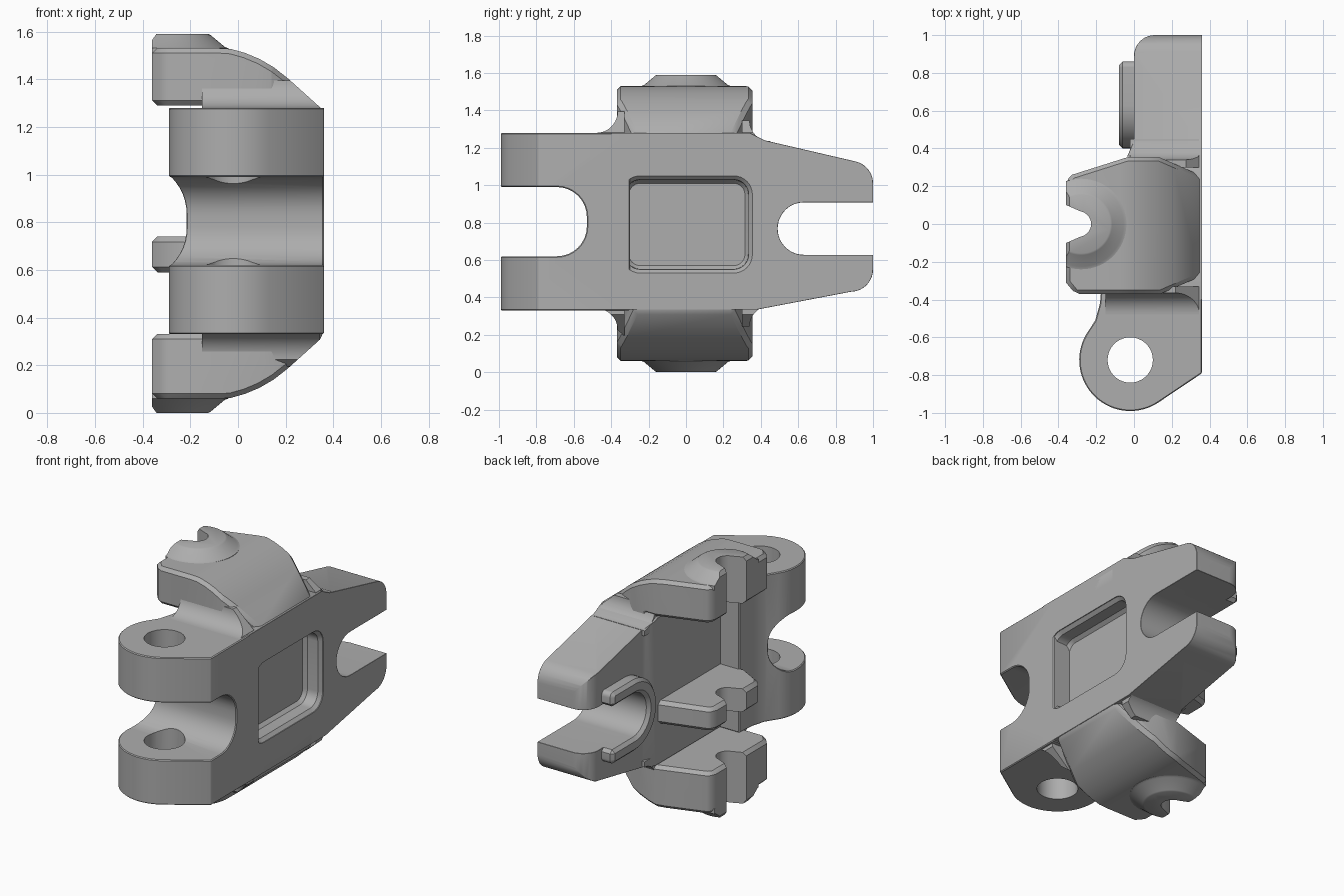
import bpy, bmesh, math
from mathutils import Vector

old = bpy.data.objects.get("Cube")
if old:
    bpy.data.objects.remove(old, do_unlink=True)

steel = bpy.data.materials.new("plain grey")
steel.use_nodes = True
GREY = (0.42, 0.42, 0.42, 1)
steel.diffuse_color = GREY
steel.node_tree.nodes["Principled BSDF"].inputs["Base Color"].default_value = GREY
MID = 0.795  # half height, the mirror plane of the two ears


def arc(cx, cy, r, a0, a1, n=12):
    return [(cx + r * math.cos(math.radians(a0 + (a1 - a0) * i / n)),
             cy + r * math.sin(math.radians(a0 + (a1 - a0) * i / n))) for i in range(n + 1)]


def round_rect(u0, u1, v0, v1, r):
    return (arc(u1 - r, v1 - r, r, 0, 90, 8) + arc(u0 + r, v1 - r, r, 90, 180, 8)
            + arc(u0 + r, v0 + r, r, 180, 270, 8) + arc(u1 - r, v0 + r, r, 270, 360, 8))


PLACE = {"x": lambda u, v, w: (w, u, v), "y": lambda u, v, w: (u, w, v),
         "z": lambda u, v, w: (u, v, w)}


def loft(name, rings, axis, flip=False):
    """Join equal outlines, each given as (points, position along axis)."""
    bm = bmesh.new()
    loops = []
    for pts, w in rings:
        loop = []
        for u, v in pts:
            co = Vector(PLACE[axis](u, v, w))
            if flip:
                co.z = 2 * MID - co.z
            loop.append(bm.verts.new(co))
        loops.append(loop)
    n = len(loops[0])
    for a, b in zip(loops, loops[1:]):
        for i in range(n):
            bm.faces.new((a[i], a[(i + 1) % n], b[(i + 1) % n], b[i]))
    bm.faces.new(loops[0])
    bm.faces.new(loops[-1])
    bmesh.ops.recalc_face_normals(bm, faces=bm.faces)
    mesh = bpy.data.meshes.new(name)
    bm.to_mesh(mesh)
    bm.free()
    mesh.materials.append(steel)
    ob = bpy.data.objects.new(name, mesh)
    bpy.context.collection.objects.link(ob)
    return ob


def prism(name, pts, axis, a, b, flip=False):
    return loft(name, [(pts, a), (pts, b)], axis, flip)


def bake(ob):
    bpy.context.view_layer.update()
    dg = bpy.context.evaluated_depsgraph_get()
    mesh = bpy.data.meshes.new_from_object(ob.evaluated_get(dg))
    ob.modifiers.clear()
    ob.data = mesh


def combine(ob, tool, op="DIFFERENCE"):
    m = ob.modifiers.new("combine", "BOOLEAN")
    m.operation, m.object, m.solver = op, tool, "EXACT"
    bake(ob)
    bpy.data.objects.remove(tool, do_unlink=True)


def chamfer(ob, width=0.022):
    m = ob.modifiers.new("chamfer", "BEVEL")
    m.width, m.segments, m.limit_method = width, 1, "ANGLE"
    m.angle_limit = math.radians(40)
    bake(ob)


def cut_slot(ob):
    """Round notch open towards -x, shared by the ears and middle clip."""
    pts = [(-0.5, 0.17), (-0.37, 0.105)] + arc(-0.295, 0, 0.068, 80, -80, 16)
    pts += [(-0.37, -0.105), (-0.5, -0.17)]
    combine(ob, prism("slot", pts, "z", -0.2, 1.8))


# Front lugs: hinge outline, split by a round-ended slot, with a pin hole
hinge = arc(-0.02, -0.72, 0.27, 150, 304, 32) + [(0.36, -0.79), (0.36, -0.3), (-0.17, -0.3),
                                                  (-0.18, -0.42), (-0.205, -0.51)]
front_lugs = prism("front_lugs", hinge, "z", 0.33, 1.28)
slot = round_rect(-1.4, -0.53, 0.62, 0.99, 0.16)
combine(front_lugs, prism("lug_slot", slot, "x", -0.6, 0.6))
chamfer(front_lugs, 0.018)
combine(front_lugs, prism("pin_hole", arc(-0.02, -0.72, 0.12, 0, 350, 35), "z", 0, 1.6))

# Main plate with tapered rear fork
side = ([(-0.4, 0.335), (0.38, 0.335)] + [(0.88, 0.43)] + arc(0.88, 0.55, 0.12, -75, 0, 8)
        + arc(0.88, 1.01, 0.12, 0, 75, 8) + [(0.42, 1.24), (0.34, 1.28), (-0.4, 1.28)])
plate = prism("main_plate", side, "x", -0.1, 0.36)
plan = [(0.5, -0.6), (0.5, 1.2), (0.11, 1.2)] + arc(0.11, 0.89, 0.11, 90, 180, 10) + [(0, 0.44)]
plan += [(-0.035, 0.36), (-0.035, -0.6)]
combine(plate, prism("plate_plan", plan, "z", 0, 1.6), "INTERSECT")
fork_cut = arc(0.63, 0.768, 0.14, 90, 270, 24) + [(1.3, 0.628), (1.3, 0.908)]
combine(plate, prism("fork_slot", fork_cut, "x", -0.5, 0.5))
chamfer(plate, 0.02)

# Stepped window pocket in the outer face
pocket = [(round_rect(-0.345 + d, 0.355 - d, 0.53 + d, 1.05 - d, 0.1 - d), x)
          for d, x in ((0, 0.4), (0, 0.355), (0.02, 0.335), (0.022, 0.262), (0.04, 0.24))]
combine(plate, loft("pocket", pocket, "x"))

# Raised lip round the fork slot on the inner face
lip_pts = arc(0.63, 0.768, 0.23, 90, 270, 24) + [(0.83, 0.538)] + arc(0.83, 0.568, 0.03, -80, 0, 4)
lip_pts += [(0.86, 0.628)] + arc(0.63, 0.768, 0.14, 270, 90, 24) + [(0.86, 0.908)]
lip_pts += arc(0.83, 0.968, 0.03, 0, 80, 4) + [(0.83, 0.998)]
lip = prism("slot_lip", lip_pts, "x", -0.08, 0.06)
chamfer(lip, 0.02)

# Upper and lower ears, mirrored: arched profile trimmed to plan, fillets and boss
ear_plan = [(-0.36, -0.31), (-0.31, -0.37), (0.14, -0.37), (0.37, -0.27), (0.37, 0.25),
            (0.13, 0.355), (-0.03, 0.355), (-0.33, 0.26), (-0.36, 0.23)]
arch_top = [(-0.08, 1.53), (-0.03, 1.527), (0.03, 1.51), (0.09, 1.485), (0.15, 1.45),
            (0.21, 1.403), (0.36, 1.268)]
for which, flip, inner in (("upper", False, 1.29), ("lower", True, 1.26)):
    profile = [(0.36, 1.15), (0.03, 1.15), (0.03, inner), (-0.36, inner), (-0.36, 1.53)]
    ear = prism(which + "_ear", profile + arch_top, "y", -0.6, 0.6, flip)
    combine(ear, prism("ear_plan", ear_plan, "z", 1, 1.8, flip), "INTERSECT")
    chamfer(ear, 0.028)
    cut_slot(ear)

    # Concave fillets where the ear meets the plate
    front = [(-0.33, 1.395), (-0.33, 1.2), (-0.48, 1.2)] + arc(-0.48, inner + 0.105, 0.115, -90, 0)
    rear = [(0.3, 1.345), (0.3, 1.2), (0.45, 1.2)] + arc(0.45, 1.345, 0.11, -90, -180)
    for side_name, pts, x0 in (("front", front, -0.15), ("rear", rear, -0.02)):
        fillet = prism(which + "_" + side_name + "_fillet", pts, "x", x0, 0.345, flip)
        limit = [(0.36, 1.1), (-0.3, 1.1), (-0.3, 1.53)] + arch_top
        combine(fillet, prism("limit", limit, "y", -0.7, 0.7, flip), "INTERSECT")

    # Conical boss on the ear, cut flat at the open side
    rings = [(arc(-0.28, 0, r, 0, 354, 59), z) for r, z in ((0.24, 1.5), (0.24, 1.53),
                                                            (0.225, 1.535), (0.165, 1.585), (0.155, 1.59))]
    boss = loft(which + "_boss", rings, "z", flip)
    flat = [(-0.36, 1.4), (-0.36, 1.565), (-0.335, 1.6), (0.2, 1.6), (0.2, 1.4)]
    combine(boss, prism("flat", flat, "y", -0.5, 0.5, flip), "INTERSECT")
    cut_slot(boss)

# Middle clip inside the open side
clip_plan = [(0.05, 0.335), (-0.03, 0.335), (-0.33, 0.25), (-0.36, 0.22), (-0.36, -0.22),
             (-0.33, -0.26), (-0.2, -0.33), (0.05, -0.33)]
clip = prism("middle_clip", clip_plan, "z", 0.59, 0.74)
chamfer(clip)
cut_slot(clip)

# Smooth rounded surfaces while keeping chamfers crisp
for ob in [o for o in bpy.context.scene.objects if o.type == "MESH" and steel.name in o.data.materials]:
    bpy.ops.object.select_all(action="DESELECT")
    ob.select_set(True)
    bpy.context.view_layer.objects.active = ob
    bpy.ops.object.shade_smooth_by_angle(angle=math.radians(30))
